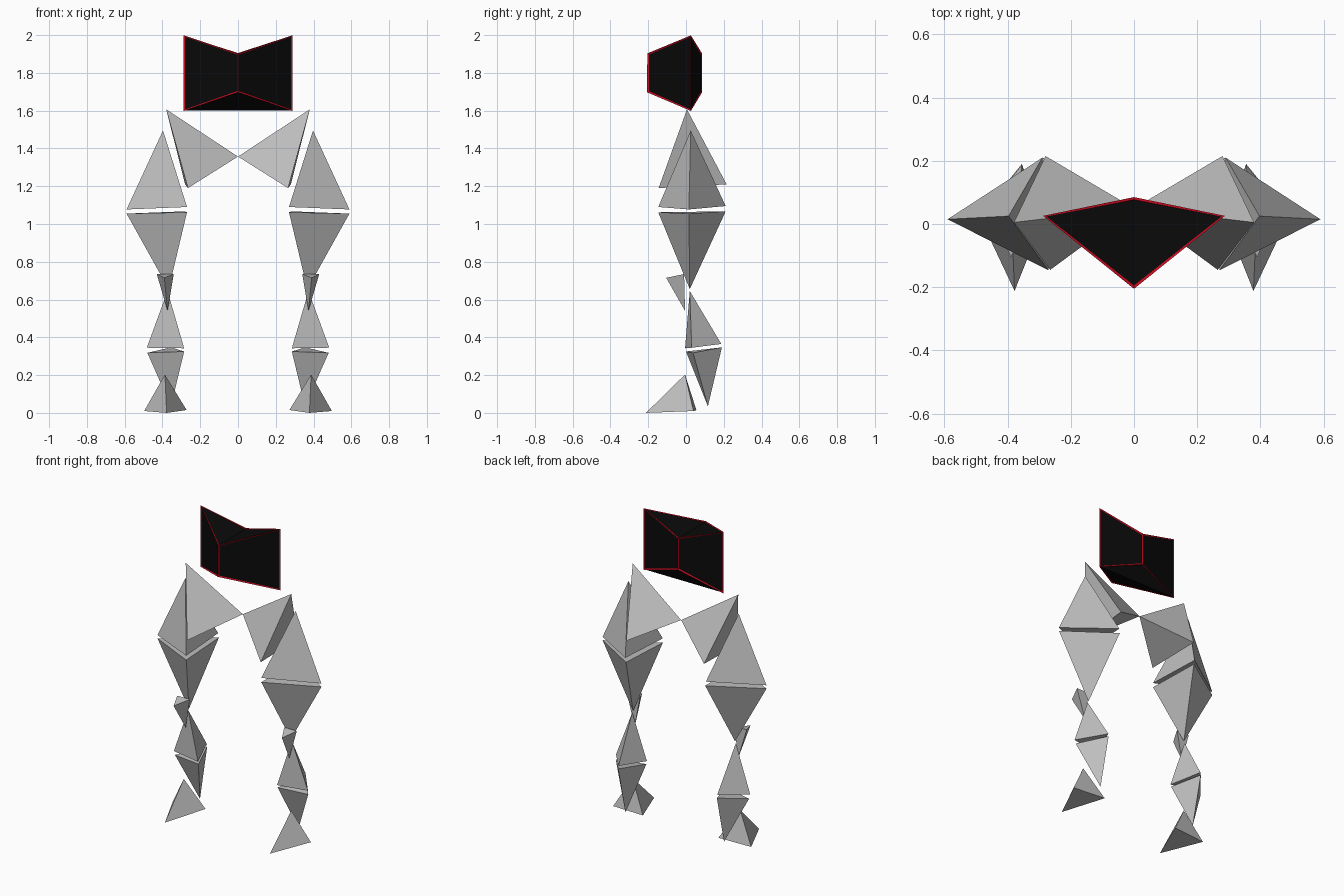
import bpy, bmesh

if "Cube" in bpy.data.objects:
    bpy.data.objects.remove(bpy.data.objects["Cube"])


def material(name, rgb):
    m = bpy.data.materials.new(name)
    m.diffuse_color = (*rgb, 1)
    m.use_nodes = True
    m.node_tree.nodes["Principled BSDF"].inputs["Base Color"].default_value = m.diffuse_color
    return m


GREY = material("grey", (0.52, 0.52, 0.52))
BLACK = material("black", (0.003, 0.003, 0.003))
RED = material("red", (0.62, 0.003, 0.014))


def mesh_object(name, verts, faces, mat):
    bm = bmesh.new()
    vs = [bm.verts.new(v) for v in verts]
    for f in faces:
        bm.faces.new([vs[i] for i in f])
    bmesh.ops.recalc_face_normals(bm, faces=bm.faces)
    me = bpy.data.meshes.new(name)
    bm.to_mesh(me)
    bm.free()
    me.materials.append(mat)
    ob = bpy.data.objects.new(name, me)
    bpy.context.collection.objects.link(ob)
    return ob


def shard_pair(name, apex, a, b, c):
    """Four-sided shard on the +x side, mirrored to the other side."""
    ob = mesh_object(name, [apex, a, b, c],
                     [(0, 1, 2), (0, 2, 3), (0, 3, 1), (1, 2, 3)], GREY)
    mod = ob.modifiers.new("mirror", 'MIRROR')
    mod.use_mirror_merge = False


# limbs: apex first, then outer, front/inner and back corners
shard_pair("chest", (0, 0.05, 1.357), (0.38, 0.005, 1.607),
           (0.265, -0.145, 1.19), (0.28, 0.215, 1.21))
shard_pair("upper_arm", (0.397, 0.025, 1.495), (0.59, 0.015, 1.077),
           (0.27, -0.147, 1.09), (0.29, 0.21, 1.095))
shard_pair("forearm", (0.367, 0.02, 0.655), (0.59, 0.015, 1.055),
           (0.27, -0.147, 1.062), (0.285, 0.21, 1.067))
shard_pair("knee", (0.373, -0.005, 0.54), (0.43, -0.01, 0.735),
           (0.39, -0.105, 0.715), (0.34, -0.01, 0.735))
shard_pair("shin", (0.373, 0.02, 0.645), (0.483, 0.03, 0.345),
           (0.285, -0.005, 0.342), (0.355, 0.187, 0.365))
shard_pair("calf", (0.355, 0.116, 0.035), (0.48, 0.037, 0.318),
           (0.285, 0.0, 0.325), (0.355, 0.19, 0.347))
shard_pair("foot", (0.387, -0.005, 0.203), (0.497, 0.04, 0.01),
           (0.378, -0.212, 0.0), (0.272, 0.055, 0.015))

# head: front, left, back and right corners, upper ring then lower ring
corners = [(0, -0.2), (0.283, 0.025), (0, 0.08), (-0.283, 0.025)]
head_verts = ([(x, y, 1.995 if x else 1.9) for x, y in corners]
              + [(x, y, 1.602 if x else 1.7) for x, y in corners])
sides = [(i, (i + 1) % 4, (i + 1) % 4 + 4, i + 4) for i in range(4)]
# top folds front to back, underside folds side to side
mesh_object("head", head_verts,
            sides + [(0, 1, 2), (0, 2, 3), (4, 5, 7), (5, 6, 7)], BLACK)

# red frame running along the head edges
frame = mesh_object("head_edges", head_verts,
                    sides + [(0, 1, 2, 3), (4, 5, 6, 7)], RED)
wire = frame.modifiers.new("wire", 'WIREFRAME')
wire.thickness = 0.012
wire.offset = 0
wire.use_even_offset = False
